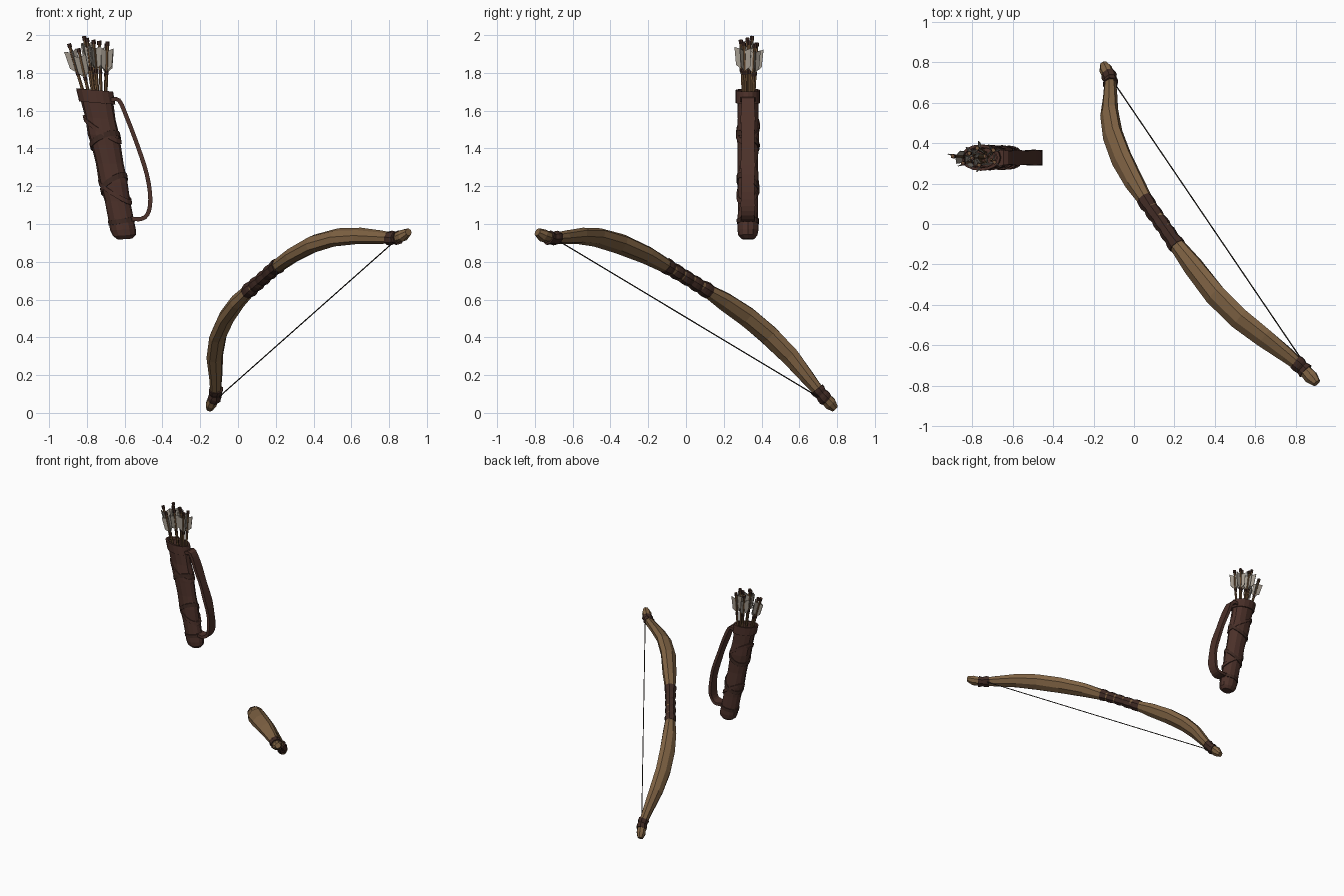
import bpy, bmesh, math, random
from mathutils import Vector as V

if "Cube" in bpy.data.objects:
    bpy.data.objects.remove(bpy.data.objects["Cube"])
random.seed(4)

def mat(name, c):
    m = bpy.data.materials.new(name)
    m.diffuse_color = (*c, 1)
    m.use_nodes = True
    m.node_tree.nodes["Principled BSDF"].inputs["Base Color"].default_value = m.diffuse_color
    return m

WOOD = mat("bow wood", (0.21, 0.122, 0.056))
LEATHER = mat("quiver leather", (0.073, 0.031, 0.023))
BINDING = mat("dark binding", (0.05, 0.023, 0.017))
SHAFT = mat("arrow shaft", (0.17, 0.09, 0.04))
FEATHER = mat("grey feather", (0.36, 0.32, 0.27))
CORD = mat("bow string", (0.03, 0.025, 0.02))

def loft(name, sections, m, loop=False):
    """Skin a list of equal-length sections; cap the ends unless it loops."""
    bm = bmesh.new()
    rows = [[bm.verts.new(p) for p in s] for s in sections]
    n = len(rows[0])
    for i in range(len(rows) - (0 if loop else 1)):
        a, b = rows[i], rows[(i + 1) % len(rows)]
        for j in range(n):
            k = (j + 1) % n
            bm.faces.new((a[j], a[k], b[k], b[j]))
    if not loop:
        bm.faces.new(rows[0])
        bm.faces.new(rows[-1])
    bmesh.ops.recalc_face_normals(bm, faces=bm.faces)
    return finish(name, bm, m)

def finish(name, bm, m):
    me = bpy.data.meshes.new(name)
    bm.to_mesh(me)
    bm.free()
    me.materials.append(m)
    o = bpy.data.objects.new(name, me)
    bpy.context.collection.objects.link(o)
    return o

def ring(c, a, b, ra, rb, n=8, jit=0):
    out = []
    for i in range(n):
        t = 2 * math.pi * i / n
        s = 1 + random.uniform(-jit, jit)
        out.append(V(c) + a * (ra * s * math.cos(t)) + b * (rb * s * math.sin(t)))
    return out

def rod(name, p, q, r, m, n=6):
    p, q = V(p), V(q)
    d = (q - p).normalized()
    a = d.orthogonal().normalized()
    b = d.cross(a)
    return loft(name, [ring(p, a, b, r, r, n), ring(q, a, b, r, r, n)], m)

def smooth_path(pts, sub):
    """Catmull-Rom through rows of numbers."""
    out = []
    for i in range(len(pts) - 1):
        p0, p1 = pts[max(i - 1, 0)], pts[i]
        p2, p3 = pts[i + 1], pts[min(i + 2, len(pts) - 1)]
        for s in range(sub):
            t = s / sub
            out.append([0.5 * (2 * b + (c - a) * t + (2 * a - 5 * b + 4 * c - d) * t * t
                        + (3 * b - a - 3 * c + d) * t ** 3) for a, b, c, d in zip(p0, p1, p2, p3)])
    return out + [list(pts[-1])]

# ---- bow: x, y, z, half width, half thickness along the stave
BOW = [(-.150, .790, .022, .022, .018), (-.140, .765, .05, .037, .031), (-.118, .715, .10, .031, .026),
       (-.118, .64, .19, .042, .034), (-.122, .55, .30, .054, .039), (-.105, .44, .41, .063, .042),
       (-.06, .32, .51, .063, .043), (0, .205, .59, .056, .041), (.06, .11, .65, .038, .035),
       (.13, .01, .71, .035, .032), (.20, -.09, .77, .038, .035), (.29, -.21, .835, .057, .042),
       (.40, -.35, .895, .065, .044), (.52, -.47, .93, .063, .042), (.64, -.56, .937, .054, .038),
       (.75, -.645, .93, .043, .033), (.83, -.71, .925, .032, .026), (.875, -.758, .94, .037, .031),
       (.902, -.787, .957, .022, .02)]
SIDE = V((-.516, -.663, -.544)).normalized()

def bow_ring(pts, i, grow=0, jit=0.0):
    t = V(pts[min(i + 1, len(pts) - 1)][:3]) - V(pts[max(i - 1, 0)][:3])
    back = SIDE.cross(t).normalized()
    return ring(pts[i][:3], SIDE, back, pts[i][3] + grow, pts[i][4] + grow, 8, jit)

loft("bow_stave", [bow_ring(BOW, i, 0, .05) for i in range(len(BOW))], WOOD)

# leather wraps with a wavy wound surface
fine = smooth_path(BOW, 6)
def wrap(name, lo, hi, grow):
    loft(name, [bow_ring(fine, i, grow if (i - lo) % 3 else grow - .005, .03) for i in range(lo, hi + 1)], BINDING)
wrap("grip_wrap", 47, 61, .006)
wrap("lower_tip_wrap", 9, 14, .009)
wrap("upper_tip_wrap", 93, 98, .009)
rod("bow_string", (-.10, .70, .085), (.825, -.665, .905), .0035, CORD)

# ---- quiver
QY = .328
def qx(z):
    return -.60 - .204 * (z - .93)
def qr(z):
    return .064 + .024 * (z - .95) / .75, .053 + .004 * (z - .95) / .75

X, Y = V((1, 0, 0)), V((0, 1, 0))
secs = []
for z, s in ((.92, .62), (.94, .95), (.97, 1.04), (1.03, 1), (1.12, .97), (1.22, 1.04), (1.32, .97),
             (1.42, 1.0), (1.47, 1.05), (1.56, .98), (1.64, 1), (1.69, 1), (1.69, .85), (1.55, .8)):
    a, b = qr(z)
    secs.append(ring((qx(z), QY, z), V((1, 0, .12 * (1.25 - z) / .3 * .5)), Y, a * s, b * s, 12, .025 if z < 1.6 else 0))
loft("quiver_body", secs, LEATHER)

def band(name, z0, slope, h, thick, m, lean=0):
    """Leather belt round the quiver, tilted by slope."""
    out = []
    for i in range(16):
        t = 2 * math.pi * i / 16
        zc = z0 + slope * math.cos(t) + lean * math.sin(t)
        sec = []
        for dz, g in ((-h, -.006), (-h, thick), (h, thick), (h, -.006)):
            z = zc + dz
            a, b = qr(z)
            sec.append(V((qx(z) + (a + g) * math.cos(t), QY + (b + g) * math.sin(t), z)))
        out.append(sec)
    return loft(name, out, m, True)

band("quiver_rim", 1.675, -.008, .034, .008, LEATHER)
band("bottom_belt", 1.015, .01, .012, .006, BINDING)
for i, (z, s, l) in enumerate(((1.50, -.06, .02), (1.44, .03, -.03), (1.17, -.05, .02), (1.21, .04, -.03))):
    band("wound_belt_%d" % i, z, s, .014, .007, BINDING if i % 2 else LEATHER, l)

# ---- carrying strap
STRAP = smooth_path([(-.675, 1.655), (-.63, 1.655), (-.585, 1.555), (-.53, 1.41), (-.482, 1.26),
                     (-.464, 1.13), (-.48, 1.05), (-.525, 1.025), (-.59, 1.035)], 3)
secs = []
for i, (x, z) in enumerate(STRAP):
    p, q = STRAP[max(i - 1, 0)], STRAP[min(i + 1, len(STRAP) - 1)]
    n = V((q[1] - p[1], 0, p[0] - q[0])).normalized() * .011
    w = Y * (.036 + .003 * math.sin(i * 1.3))
    c = V((x, QY, z))
    secs.append([c + n + w, c + n - w, c - n - w, c - n + w])
loft("carrying_strap", secs, LEATHER)

# ---- arrows: nock position x, y, z
ARROWS = [(-.895, .335, 1.955), (-.845, .30, 1.93), (-.815, .35, 1.995), (-.80, .325, 1.985), (-.775, .375, 1.96),
          (-.765, .29, 1.975), (-.735, .335, 1.97), (-.69, .305, 1.965), (-.695, .365, 1.955)]
bm = bmesh.new()
for k, tip in enumerate(ARROWS):
    tip = V(tip)
    base = V((-.735 + (tip.x + .78) * .35, QY + (tip.y - QY) * .5, 1.55))
    d = (tip - base).normalized()
    rod("arrow_shaft_%d" % k, base, tip, .0085, SHAFT)
    rod("arrow_nock_%d" % k, tip - d * .022, tip, .0115, BINDING)
    rod("feather_binding_%d" % k, tip - d * .175, tip - d * .155, .0105, BINDING)
    a = d.orthogonal().normalized()
    b = d.cross(a)
    for j in range(3):
        t = 2 * math.pi * j / 3 + k * .7
        o = a * math.cos(t) + b * math.sin(t)
        pts = [tip - d * .16, tip - d * .13 + o * .033, tip - d * .035 + o * .038, tip - d * .05]
        bm.faces.new([bm.verts.new(p) for p in pts])
o = finish("arrow_feathers", bm, FEATHER)
s = o.modifiers.new("thickness", 'SOLIDIFY')
s.thickness = .004
s.offset = 0
